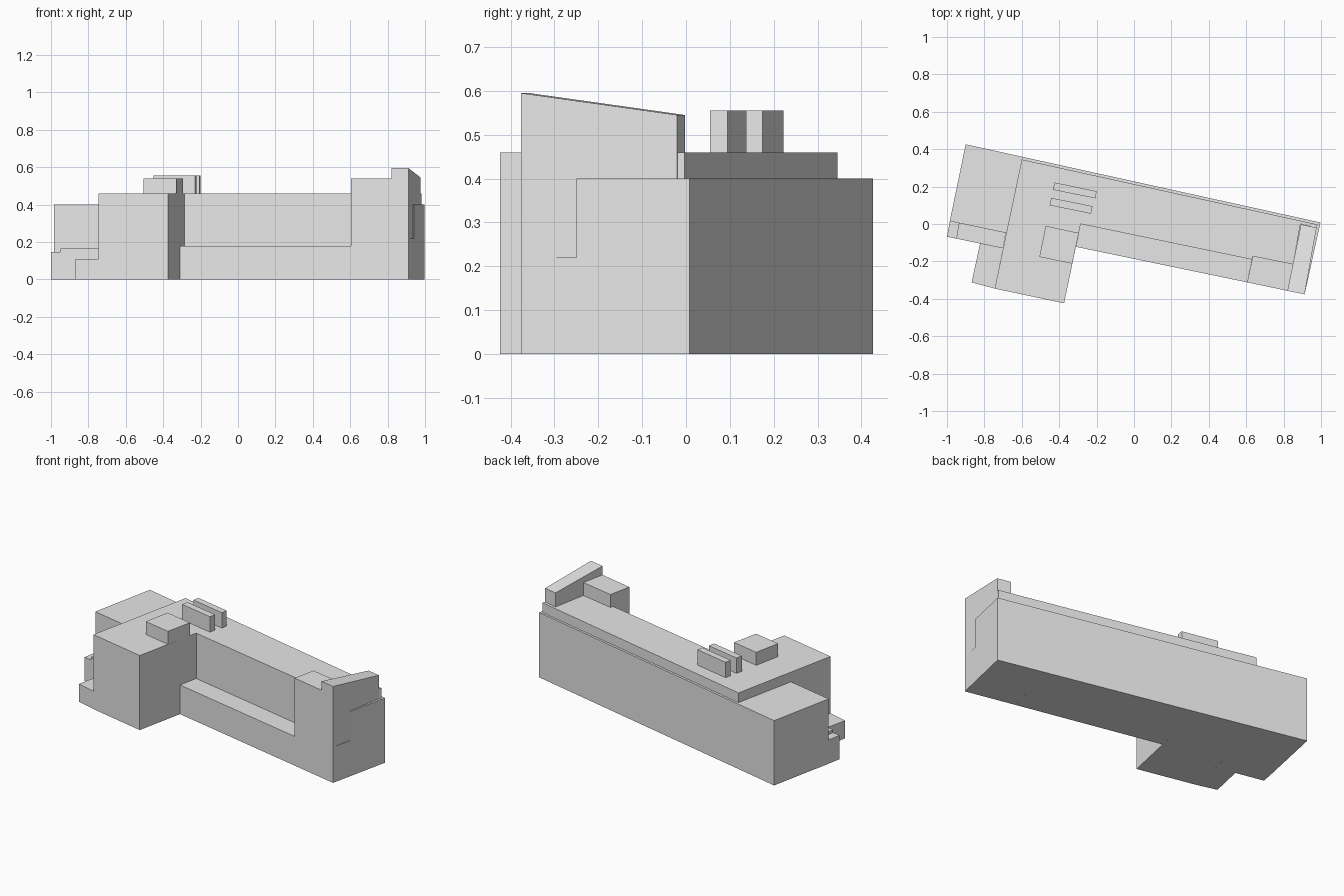
import bpy
import bmesh

cube = bpy.data.objects.get("Cube")
if cube:
    bpy.data.objects.remove(cube, do_unlink=True)

grey = bpy.data.materials.new("light_grey")
grey.use_nodes = True
colour = (0.8, 0.8, 0.8, 1)
grey.diffuse_color = colour
grey.node_tree.nodes["Principled BSDF"].inputs["Base Color"].default_value = colour


def prism(name, outline, top, bottom=0.0):
    """Upright block over a plan outline; top is one height or one per corner."""
    tops = top if isinstance(top, list) else [top] * len(outline)
    bm = bmesh.new()
    low = [bm.verts.new((x, y, bottom)) for x, y in outline]
    high = [bm.verts.new((x, y, z)) for (x, y), z in zip(outline, tops)]
    bm.faces.new(low)
    bm.faces.new(high)
    for i in range(len(low)):
        j = (i + 1) % len(low)
        bm.faces.new((low[i], low[j], high[j], high[i]))
    bmesh.ops.recalc_face_normals(bm, faces=bm.faces)
    mesh = bpy.data.meshes.new(name)
    bm.to_mesh(mesh)
    bm.free()
    mesh.materials.append(grey)
    obj = bpy.data.objects.new(name, mesh)
    bpy.context.collection.objects.link(obj)
    return obj


# Corners shared by several blocks
front_right = (0.912, -0.376)
tower_front, tower_back = (0.605, -0.312), (0.635, -0.17)
tower_inner, fin_front = (0.85, -0.213), (0.82, -0.357)
wing_corner = (-0.285, 0.0)
step_back, step_mid, step_front = (-0.685, -0.048), (-0.936, 0.005), (-0.95, -0.078)
wing_step = (-0.70, -0.13)
west_wall = (-0.985, 0.015)
roof = 0.46

# Long lower hall along the back, with the west end and the thin east face
prism("back_hall", [(-0.9, 0.426), (0.997, 0.008), (0.94, -0.25), (0.85, -0.15),
                    (-0.5, 0.1), step_back, west_wall], 0.40)

# Main hall and the wing that projects forward
prism("main_hall_and_wing", [(-0.6, 0.345), (0.982, -0.003), (0.975, -0.02),
                             (0.89, 0.0), tower_inner, tower_back, (0.63, -0.19), wing_corner,
                             (-0.374, -0.424), (-0.745, -0.345)], roof)

# Low ledge along the front
prism("front_ledge", [wing_corner, (0.63, -0.19), tower_front, (-0.31, -0.122)], 0.18)

# East tower and the taller end wall with its sloping top
prism("east_tower", [tower_front, tower_back, tower_inner, fin_front], 0.54)
prism("east_end_wall", [fin_front, (0.893, -0.002), (0.976, -0.02), front_right],
      [0.595, 0.545, 0.545, 0.595])
prism("east_wall_foot", [(0.9, -0.2), (0.94, -0.25), front_right, (0.88, -0.3)], 0.22)

# Steps beside the wing at the west end
prism("west_upper_step", [step_mid, step_back, wing_step, step_front], 0.165)
prism("west_end_step", [west_wall, step_mid, step_front, (-1.0, -0.068)], 0.147)
prism("west_low_block", [(-0.823, -0.104), wing_step, (-0.745, -0.345), (-0.868, -0.312)], 0.11)

# Roof units
prism("roof_box", [(-0.472, -0.01), (-0.295, -0.048), (-0.33, -0.212), (-0.506, -0.176)],
      0.54, roof)
prism("roof_fin_back", [(-0.425, 0.222), (-0.2, 0.175), (-0.206, 0.137), (-0.433, 0.183)],
      0.555, roof)
prism("roof_fin_front", [(-0.443, 0.14), (-0.222, 0.095), (-0.23, 0.055), (-0.451, 0.1)],
      0.555, roof)
